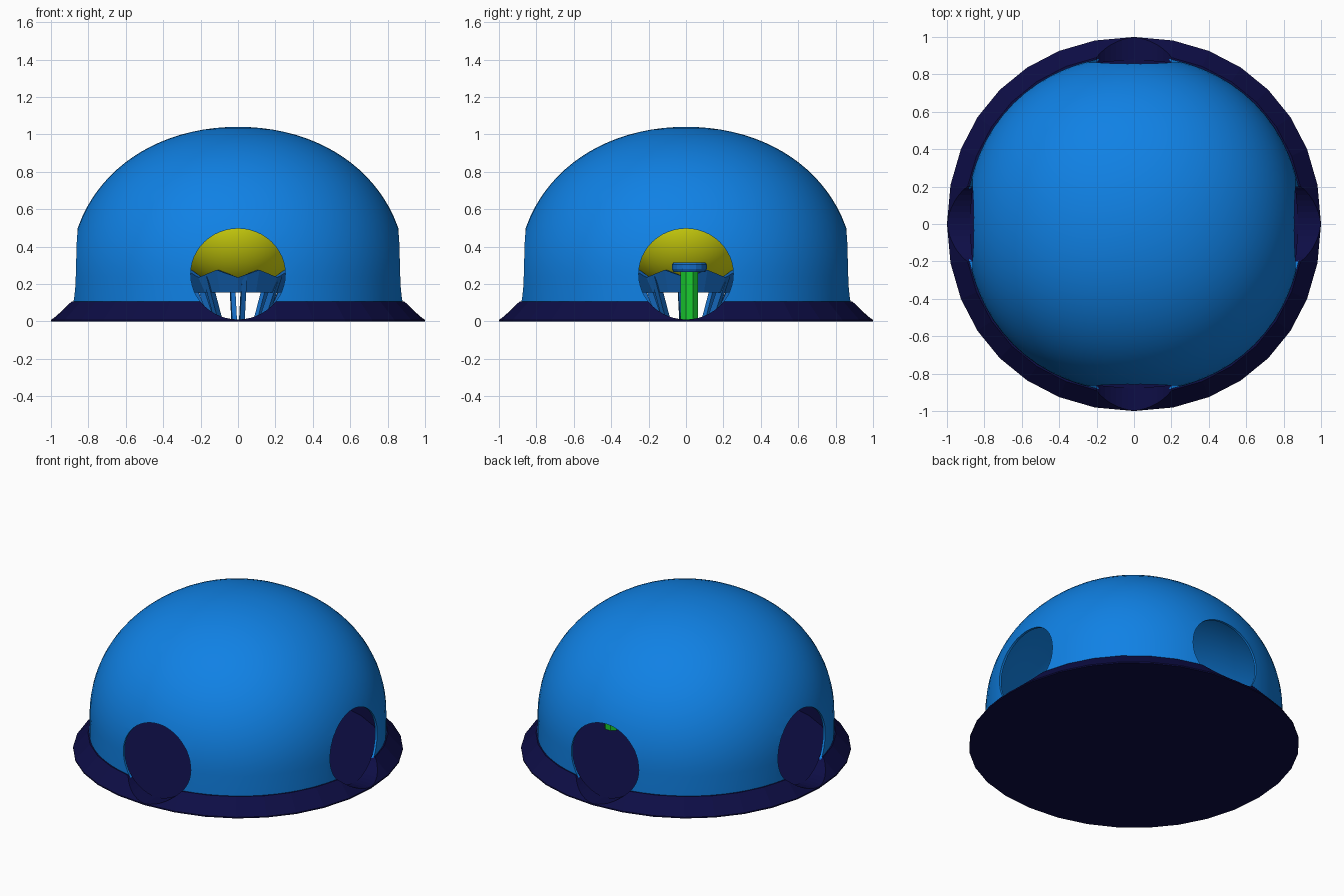
import bpy, bmesh, math
from mathutils import Vector

if "Cube" in bpy.data.objects:
    bpy.data.objects.remove(bpy.data.objects["Cube"])

K = 0.58  # handle length: slightly squarer than a true circle


def quarter(t):
    """Point on a rounded quarter arc from (1, 0) to (0, 1)."""
    s = 1 - t
    return (s**3 + 3*s*s*t + 3*s*t*t*K, 3*s*s*t*K + 3*s*t*t + t**3)


def outline(steps):
    pts = []
    for q in range(4):
        c, s = [(1, 0), (0, 1), (-1, 0), (0, -1)][q]
        for i in range(steps):
            x, y = quarter(i / steps)
            pts.append((x*c - y*s, x*s + y*c))
    return pts


def circle(n, turn=0):
    return [(math.cos(turn + 2*math.pi*i/n), math.sin(turn + 2*math.pi*i/n)) for i in range(n)]


def material(name, rgb):
    m = bpy.data.materials.new(name)
    m.diffuse_color = (*rgb, 1)
    m.use_nodes = True
    m.node_tree.nodes["Principled BSDF"].inputs["Base Color"].default_value = m.diffuse_color
    return m


def finish(bm, name, mat):
    bmesh.ops.recalc_face_normals(bm, faces=bm.faces[:])
    me = bpy.data.meshes.new(name)
    bm.to_mesh(me)
    bm.free()
    ob = bpy.data.objects.new(name, me)
    bpy.context.collection.objects.link(ob)
    if mat:
        me.materials.append(mat)
    return ob


def loft(name, profile, shape, mat=None, closed=False, at=(0, 0)):
    """Sweep an (r, z) profile round a unit outline; r = 0 makes a pole."""
    bm = bmesh.new()
    n = len(shape)
    rings = []
    for r, z in profile:
        if r == 0:
            rings.append([bm.verts.new((*at, z))])
        else:
            rings.append([bm.verts.new((at[0] + x*r, at[1] + y*r, z)) for x, y in shape])
    pairs = list(zip(rings, rings[1:]))
    if closed:
        pairs.append((rings[-1], rings[0]))
    for a, b in pairs:
        if len(a) == len(b) == 1:
            continue
        for i in range(n):
            j = (i + 1) % n
            vs = [a[i % len(a)], a[j % len(a)], b[j % len(b)], b[i % len(b)]]
            bm.faces.new(list(dict.fromkeys(vs)))
    return finish(bm, name, mat)


def select(ob):
    bpy.ops.object.select_all(action='DESELECT')
    bpy.context.view_layer.objects.active = ob
    ob.select_set(True)


def smooth(ob, deg=30):
    select(ob)
    bpy.ops.object.shade_smooth_by_angle(angle=math.radians(deg))


blue = material("dome_blue", (0.005, 0.22, 0.78))
navy = material("base_navy", (0.004, 0.004, 0.06))
yellow = material("orb_yellow", (0.72, 0.75, 0.005))
stand_blue = material("stand_blue", (0.008, 0.15, 0.55))
green = material("post_green", (0.01, 0.6, 0.03))

# Dome: thin hollow shell, short upright wall then a rounded cap
def dome_profile(r, top):
    pts = [(r, 0.09)]
    for i in range(24):
        x, y = quarter(i / 24)
        pts.append((r*x, 0.238 + (top - 0.238)*y))
    return pts + [(0, top)]

dome = loft("dome", dome_profile(0.9, 1.04) + dome_profile(0.885, 1.025)[::-1],
            outline(16), blue, closed=True)

# Base: floor plate with a sloping rim
base = loft("base", [(0, 0), (1, 0), (1, 0.008), (0.91, 0.105), (0.88, 0.105),
                     (0.88, 0.008), (0, 0.008)], outline(8), navy)

# Four round doorways: two tunnels cut through dome and rim
for k in range(2):
    cut = loft("doorway_cutter", [(0, -1.3), (1, -1.3), (1, 1.3), (0, 1.3)], circle(48))
    for v in cut.data.vertices:
        x, y, z = v.co
        across, up = x*0.253, 0.253 + y*0.243
        v.co = (across, -z, up) if k == 0 else (z, across, up)
    cut.hide_render = True
    for ob in (dome, base):
        select(ob)
        mod = ob.modifiers.new("doorway", 'BOOLEAN')
        mod.operation = 'DIFFERENCE'
        mod.solver = 'EXACT'
        mod.object = cut
        bpy.ops.object.modifier_apply(modifier=mod.name)
    bpy.data.objects.remove(cut)
smooth(dome)

# Yellow orb in the middle
orb = loft("orb", [(0.38*math.sin(math.pi*i/24) if 0 < i < 24 else 0,
                    0.54 - 0.38*math.cos(math.pi*i/24)) for i in range(25)],
           circle(48), yellow)
smooth(orb)

# Crown-shaped holder: ring with eight raised points
holder = loft("orb_holder", [(0.25, 0.155), (0.30, 0.235), (0.27, 0.235), (0.22, 0.155)],
              circle(16, math.pi/8), stand_blue, closed=True)
for v in holder.data.vertices:
    a = math.atan2(v.co.y, v.co.x)
    if v.co.z > 0.2 and math.cos(8*a) < 0:
        v.co.z += 0.04

# Eight legs leaning inwards at the floor
for i in range(8):
    a = math.radians(7 + 45*i)
    out = Vector((math.cos(a), math.sin(a), 0))
    side = Vector((-out.y, out.x, 0))
    bm = bmesh.new()
    bmesh.ops.create_cube(bm, size=1)
    for v in bm.verts:
        r, z = (0.27, 0.24) if v.co.z > 0 else (0.17, 0.005)
        v.co = out*(r + v.co.x*0.04) + side*(v.co.y*0.026) + Vector((0, 0, z))
    finish(bm, f"holder_leg_{i + 1}", stand_blue)

# Control pedestal near the right-hand doorway
pos = (0.54, 0.018)
loft("pedestal_post", [(0, 0.005), (0.05, 0.005), (0.05, 0.268), (0, 0.268)],
     circle(8, math.pi/8), green, at=pos)
loft("pedestal_top", [(0, 0.265), (0.085, 0.265), (0.093, 0.28), (0.093, 0.305),
                      (0.085, 0.315), (0, 0.315)], circle(16), stand_blue, at=pos)
